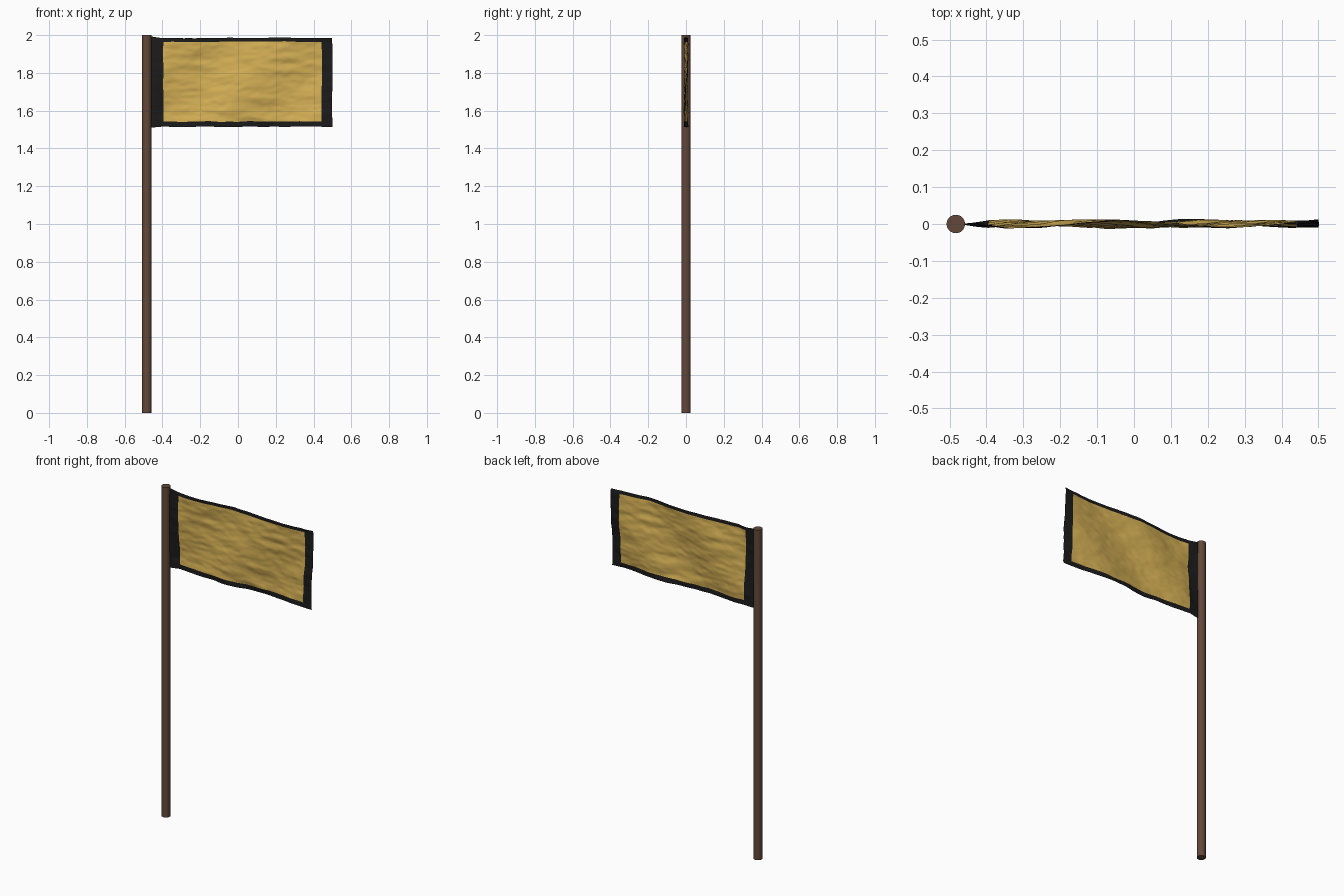
import bpy, bmesh, math
from mathutils import Vector, noise

if "Cube" in bpy.data.objects:
    bpy.data.objects.remove(bpy.data.objects["Cube"])


def material(name, rgb):
    m = bpy.data.materials.new(name)
    m.diffuse_color = (*rgb, 1)
    m.use_nodes = True
    m.node_tree.nodes["Principled BSDF"].inputs["Base Color"].default_value = m.diffuse_color
    return m


brown = material("brown wood", (0.125, 0.065, 0.042))
black = material("black cloth", (0.011, 0.011, 0.011))
gold = material("gold cloth", (0.66, 0.43, 0.09))


def add_object(name, bm, materials):
    me = bpy.data.meshes.new(name)
    bm.to_mesh(me)
    bm.free()
    ob = bpy.data.objects.new(name, me)
    bpy.context.collection.objects.link(ob)
    for m in materials:
        me.materials.append(m)
    bpy.context.view_layer.objects.active = ob
    ob.select_set(True)
    bpy.ops.object.shade_smooth_by_angle(angle=math.radians(40))
    ob.select_set(False)
    return ob


def steps(stops, size):
    """Evenly divided spans that always hit every stop."""
    out = [stops[0]]
    for a, b in zip(stops, stops[1:]):
        n = max(1, round((b - a) / size))
        out += [a + (b - a) * (i + 1) / n for i in range(n)]
    return out


# Pole
bm = bmesh.new()
bmesh.ops.create_cone(bm, cap_ends=True, segments=32, radius1=0.025,
                      radius2=0.025, depth=2)
bmesh.ops.translate(bm, verts=bm.verts, vec=(-0.483, 0, 1))
add_object("pole", bm, [brown])

# Flag cloth: rippled sheet with a dark border around a gold panel
X0, X1, Z0, Z1 = -0.475, 0.5, 1.515, 1.985
GX0, GX1, GZ0, GZ1 = -0.395, 0.443, 1.543, 1.965


def cloth_point(x, z):
    hold = min(1.0, (x - X0) / 0.08)          # pinned at the pole
    drop = (Z1 - z) / (Z1 - Z0)
    wave = -0.0095 * math.cos(math.tau * (x + 0.3) / 0.57 + 1.4 * math.pi * drop)
    wrinkle = 0.005 * noise.noise(Vector((x * 9 + z * 3, 2.5, z * 26)))
    fine = 0.002 * noise.noise(Vector((x * 24, 7.5, z * 50)))
    sag = 0.004 * noise.noise(Vector((x * 12, 4.5, z * 3)))
    pull = 0.007 * (1 - hold) * (1 if z > 1.75 else -1) * abs(z - 1.75) / 0.235
    side = 0.004 * noise.noise(Vector((x * 3, 1.5, z * 12))) * hold
    return Vector((x + side, hold * (wave + wrinkle + fine), z + sag + pull))


bm = bmesh.new()
xs = steps([X0, GX0, GX1, X1], 0.0085)
zs = steps([Z0, GZ0, GZ1, Z1], 0.0065)
grid = [[bm.verts.new(cloth_point(x, z)) for z in zs] for x in xs]
for i in range(len(xs) - 1):
    for j in range(len(zs) - 1):
        f = bm.faces.new((grid[i][j], grid[i + 1][j],
                          grid[i + 1][j + 1], grid[i][j + 1]))
        cx, cz = (xs[i] + xs[i + 1]) / 2, (zs[j] + zs[j + 1]) / 2
        f.material_index = int(GX0 < cx < GX1 and GZ0 < cz < GZ1)
add_object("flag_cloth", bm, [black, gold])
